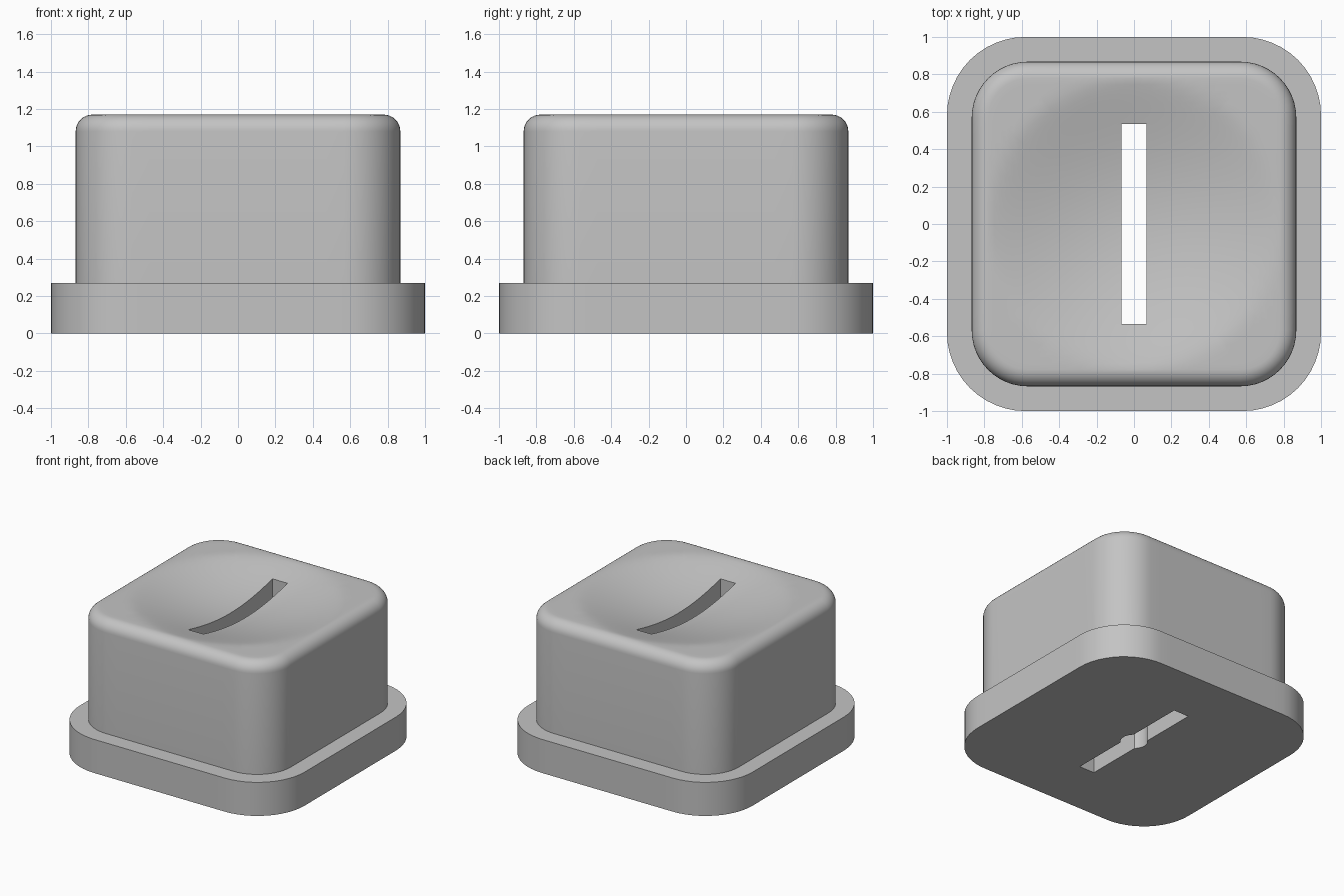
import bpy
import bmesh
from math import sin, cos, pi, radians

cube = bpy.data.objects.get("Cube")
if cube:
    bpy.data.objects.remove(cube, do_unlink=True)

grey = bpy.data.materials.new("plain grey")
grey.use_nodes = True
colour = (0.55, 0.55, 0.55, 1)
grey.diffuse_color = colour
grey.node_tree.nodes["Principled BSDF"].inputs["Base Color"].default_value = colour

BASE_TOP, TOP, HALF, CORNER, FILLET = 0.27, 1.17, 0.868, 0.3, 0.09
DISH_RADIUS, DISH_DEPTH = 0.79, 0.13


def rounded_square(half, radius, arc=12, side=12):
    """Outline of a rounded square, with points along its straight sides."""
    c = half - radius
    points = []
    for quarter in range(4):
        a0 = quarter * pi / 2
        ca, sa = cos(a0), sin(a0)
        local = [(c + radius * cos(k / arc * pi / 2),
                  c + radius * sin(k / arc * pi / 2)) for k in range(arc + 1)]
        local += [(c - 2 * c * k / side, half) for k in range(1, side)]
        points += [(x * ca - y * sa, x * sa + y * ca) for x, y in local]
    return points


def dish_height(x, y):
    t = min(1, (x * x + y * y) / DISH_RADIUS ** 2)
    return TOP - DISH_DEPTH * (1 - t) ** 1.3


def loft(name, rings, pole=None):
    """Skin a stack of rings, capping the bottom and closing the top."""
    bm = bmesh.new()
    loops = [[bm.verts.new(p) for p in ring] for ring in rings]
    n = len(loops[0])
    for low, high in zip(loops, loops[1:]):
        for i in range(n):
            j = (i + 1) % n
            bm.faces.new((low[i], low[j], high[j], high[i]))
    bm.faces.new(loops[0][::-1])
    if pole:
        tip = bm.verts.new(pole)
        for i in range(n):
            bm.faces.new((loops[-1][i], loops[-1][(i + 1) % n], tip))
    else:
        bm.faces.new(loops[-1])
    bmesh.ops.recalc_face_normals(bm, faces=bm.faces[:])
    mesh = bpy.data.meshes.new(name)
    bm.to_mesh(mesh)
    bm.free()
    mesh.materials.append(grey)
    obj = bpy.data.objects.new(name, mesh)
    bpy.context.collection.objects.link(obj)
    return obj


def ring(points, z):
    return [(x, y, z) for x, y in points]


# Base flange
outline = rounded_square(1, 0.42)
base = loft("base_flange", [ring(outline, 0), ring(outline, BASE_TOP)])

# Body: straight walls, rounded top edge, then a shallow dish
rings = [ring(rounded_square(HALF, CORNER), BASE_TOP)]
for k in range(9):
    a = k / 8 * pi / 2
    inset = FILLET * (1 - cos(a))
    rings.append(ring(rounded_square(HALF - inset, CORNER - inset),
                      TOP - FILLET * (1 - sin(a))))
rim = rounded_square(HALF - FILLET, CORNER - FILLET)
STEPS = 24
for k in range(1, STEPS):
    s = 1 - k / STEPS
    rings.append([(x * s, y * s, dish_height(x * s, y * s)) for x, y in rim])
body = loft("button_body", rings, (0, 0, dish_height(0, 0)))

# Cutters: slot right through, and a blind round hole from below
bpy.ops.mesh.primitive_cube_add(size=1, location=(0, 0, 0.7))
slot = bpy.context.object
slot.name = "slot_cutter"
slot.scale = (0.134, 1.07, 1.8)
bpy.ops.mesh.primitive_cylinder_add(vertices=40, radius=0.1, depth=0.8,
                                    location=(0, 0, 0.2))
hole = bpy.context.object
hole.name = "hole_cutter"
for cutter in (slot, hole):
    cutter.hide_render = True
    cutter.data.materials.append(grey)

# Cut both parts and smooth the curved walls
for part in (base, body):
    bpy.ops.object.select_all(action="DESELECT")
    part.select_set(True)
    bpy.context.view_layer.objects.active = part
    for cutter in (slot, hole):
        mod = part.modifiers.new(cutter.name, "BOOLEAN")
        mod.operation = "DIFFERENCE"
        mod.solver = "EXACT"
        mod.object = cutter
        bpy.ops.object.modifier_apply(modifier=mod.name)
    bpy.ops.object.shade_smooth_by_angle(angle=radians(30))

for cutter in (slot, hole):
    bpy.data.objects.remove(cutter, do_unlink=True)
